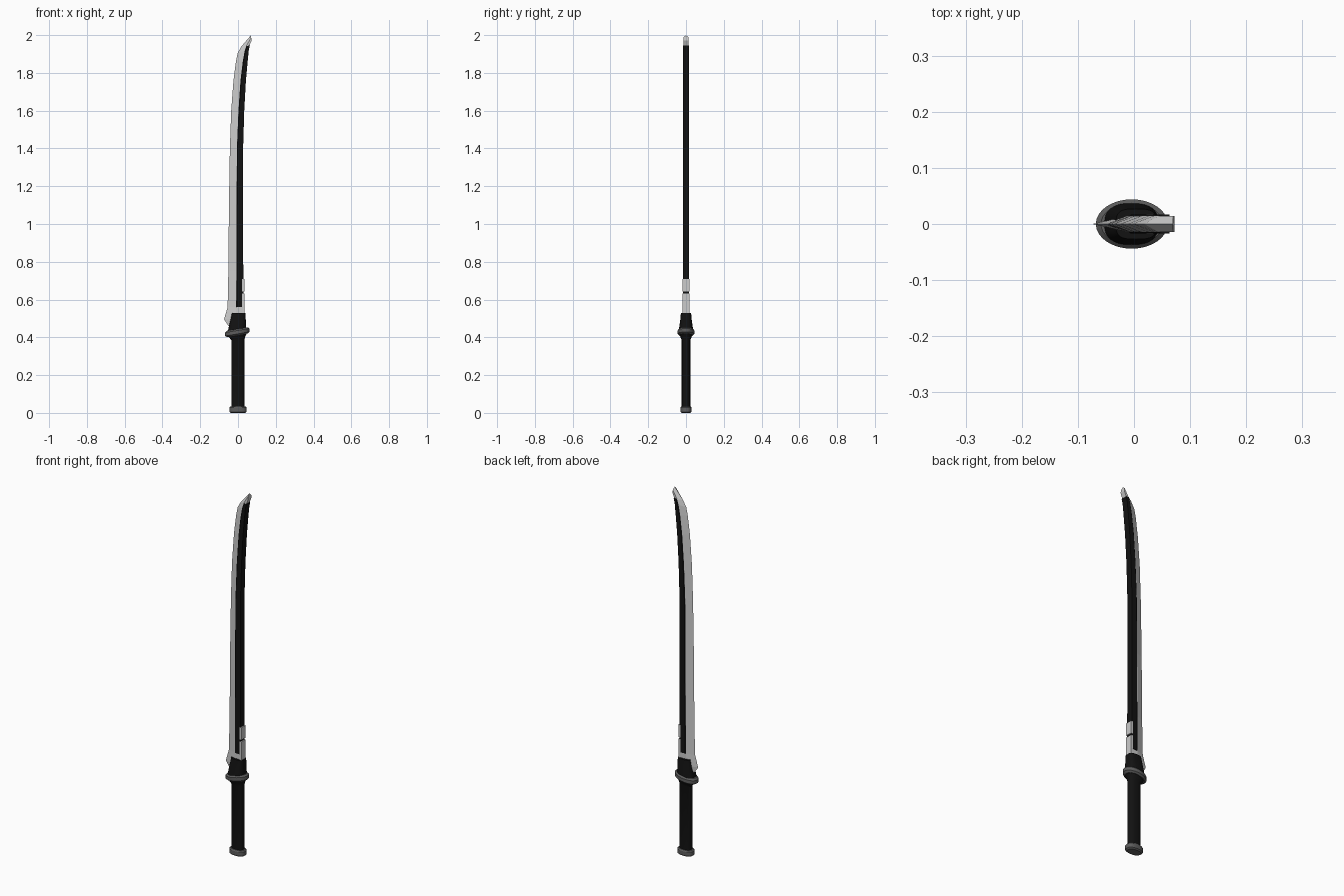
import bpy, bmesh, math


def material(name, v):
    m = bpy.data.materials.new(name)
    m.diffuse_color = (v, v, v, 1)
    return m


BLACK = material("black", 0.006)
STEEL = material("dark_steel", 0.11)
LIGHT = material("light_metal", 0.65)


def loft(name, rings, mat=None, smooth=None):
    """Skin a list of equal-length closed rings and cap both ends."""
    bm = bmesh.new()
    vs = [[bm.verts.new(p) for p in r] for r in rings]
    n = len(rings[0])
    for a, b in zip(vs, vs[1:]):
        for i in range(n):
            j = (i + 1) % n
            bm.faces.new((a[i], a[j], b[j], b[i]))
    bm.faces.new(vs[0][::-1])
    bm.faces.new(vs[-1])
    bmesh.ops.recalc_face_normals(bm, faces=bm.faces)
    me = bpy.data.meshes.new(name)
    bm.to_mesh(me)
    bm.free()
    ob = bpy.data.objects.new(name, me)
    bpy.context.collection.objects.link(ob)
    if mat:
        me.materials.append(mat)
    if smooth:
        bpy.ops.object.select_all(action='DESELECT')
        ob.select_set(True)
        bpy.context.view_layer.objects.active = ob
        bpy.ops.object.shade_smooth_by_angle(angle=math.radians(smooth))
    return ob


def oval(cx, rx, ry, z, tilt=0.0, power=1.0, n=32):
    """Oval ring; power < 1 squares it off, tilt is the slope along x."""
    ring = []
    for i in range(n):
        a = 2 * math.pi * i / n
        c, s = math.cos(a), math.sin(a)
        x = rx * math.copysign(abs(c) ** power, c)
        y = ry * math.copysign(abs(s) ** power, s)
        ring.append((cx + x, y, z + tilt * x))
    return ring


# blade: cutting edge, ridge and back as (x, z) rails
rails = [
    ((-0.050, 0.46), (-0.010, 0.46), (0.027, 0.46)),
    ((-0.074, 0.495), (-0.010, 0.495), (0.027, 0.495)),
    ((-0.055, 0.56), (-0.010, 0.56), (0.027, 0.56)),
    ((-0.051, 0.75), (-0.009, 0.75), (0.027, 0.75)),
    ((-0.048, 1.10), (-0.008, 1.10), (0.025, 1.10)),
    ((-0.043, 1.40), (-0.006, 1.40), (0.026, 1.40)),
    ((-0.036, 1.60), (0.002, 1.60), (0.032, 1.60)),
    ((-0.024, 1.76), (0.013, 1.76), (0.041, 1.76)),
    ((-0.011, 1.86), (0.025, 1.86), (0.050, 1.86)),
    ((-0.002, 1.905), (0.035, 1.915), (0.056, 1.92)),
    ((0.018, 1.94), (0.044, 1.943), (0.062, 1.945)),
    ((0.069, 2.00), (0.070, 1.987), (0.073, 1.972)),
]
w = 0.0145
loft("blade", [[(e[0], 0, e[1]), (m[0], -w, m[1]), (b[0] - 0.001, -w, b[1]),
                (b[0] - 0.001, w, b[1]), (m[0], w, m[1])] for e, m, b in rails])

# black spine sleeve covering the back of the blade, bevelled towards the edge
s = 0.0172
loft("spine_sleeve", [[(m[0] - 0.002, -w + 0.002, m[1]), (m[0] + 0.004, -s, m[1]),
                       (b[0] + 0.001, -s, b[1]), (b[0] + 0.001, s, b[1]),
                       (m[0] + 0.004, s, m[1]), (m[0] - 0.002, w - 0.002, m[1])]
                      for e, m, b in rails[2:-1]], BLACK)

# two light clips on the lower spine
for i, (z0, z1) in enumerate([(0.50, 0.632), (0.642, 0.71)]):
    loft(f"spine_clip_{i + 1}", [[(0.022, -s - 0.0008, z), (0.034, -s - 0.0008, z),
                                  (0.034, s + 0.0008, z), (0.022, s + 0.0008, z)]
                                 for z in (z0, z1)], LIGHT)

# collar between blade and guard
loft("collar", [oval(-0.005, 0.050, 0.038, 0.43, 0.15, 0.8),
                oval(-0.004, 0.047, 0.036, 0.452, 0.15, 0.75),
                oval(0.001, 0.040, 0.030, 0.495, 0, 0.6),
                oval(0.004, 0.036, 0.027, 0.53, 0, 0.6)], BLACK, 30)

# tilted oval guard with chamfered rims
loft("guard", [oval(-0.004, rx, ry, z, 0.17) for rx, ry, z in
               [(0.055, 0.036, 0.411), (0.064, 0.044, 0.418),
                (0.064, 0.044, 0.436), (0.055, 0.037, 0.444)]], STEEL, 30)

# flare under the guard and grip
loft("grip", [oval(0, 0.034, 0.0225, 0.02, 0, 0.8),
              oval(0, 0.034, 0.0225, 0.385, 0.05, 0.8),
              oval(-0.002, 0.040, 0.028, 0.398, 0.12, 0.85),
              oval(-0.003, 0.052, 0.036, 0.418, 0.17, 0.9)], BLACK, 30)

# pommel cap
loft("pommel", [oval(0, rx, ry, z, 0, 0.8) for rx, ry, z in
                [(0.038, 0.023, 0.0), (0.046, 0.030, 0.006),
                 (0.046, 0.030, 0.028), (0.041, 0.026, 0.034)]], STEEL, 30)
